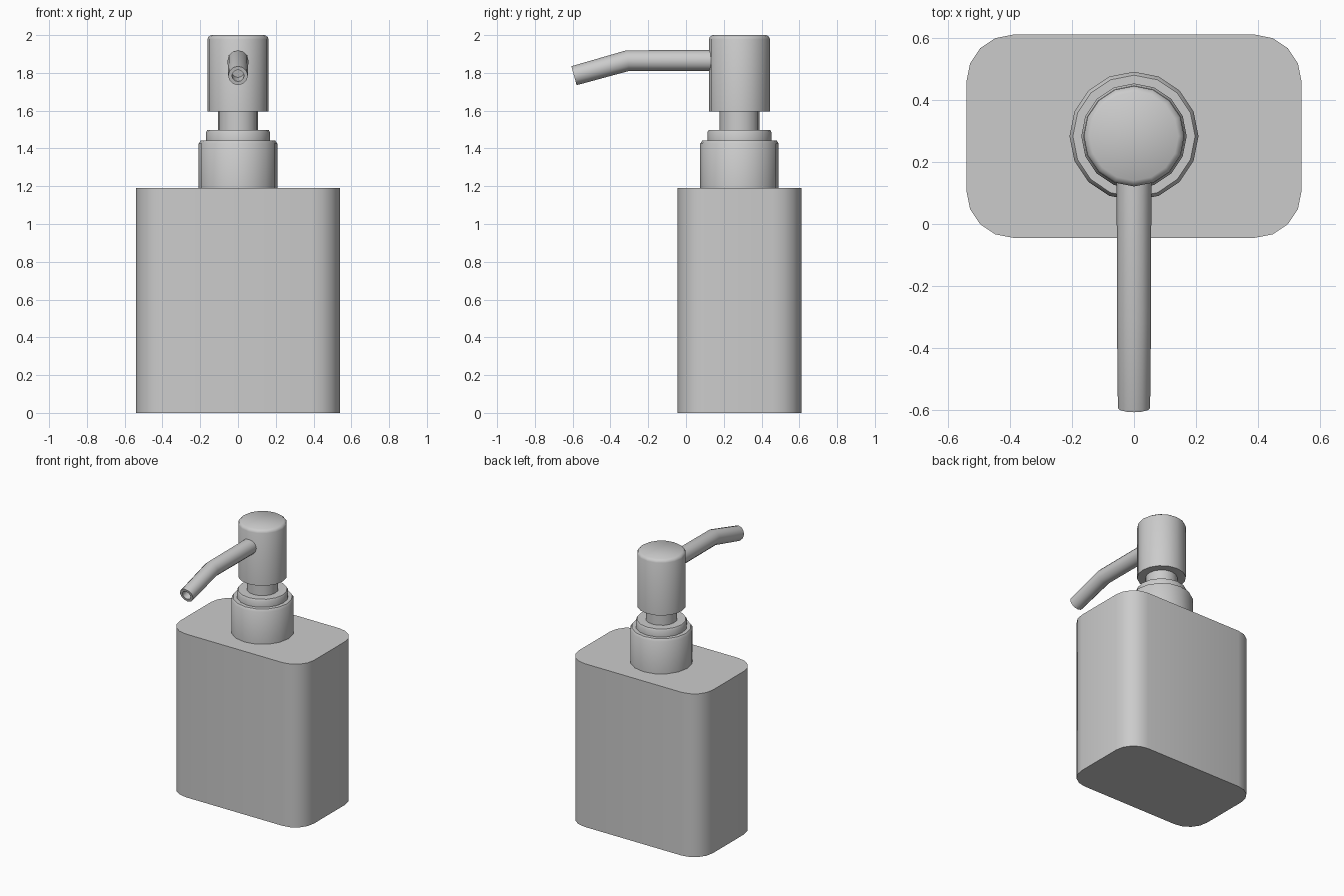
import bpy, bmesh, math
from mathutils import Vector

cube = bpy.data.objects.get("Cube")
if cube:
    bpy.data.objects.remove(cube, do_unlink=True)

PUMP_Y = 0.283

grey = bpy.data.materials.new("plain_grey")
grey.use_nodes = True
colour = (0.6, 0.6, 0.6, 1)
grey.diffuse_color = colour
grey.node_tree.nodes["Principled BSDF"].inputs["Base Color"].default_value = colour


def finish(name, bm, angle=40):
    bmesh.ops.recalc_face_normals(bm, faces=bm.faces)
    mesh = bpy.data.meshes.new(name)
    bm.to_mesh(mesh)
    bm.free()
    mesh.materials.append(grey)
    obj = bpy.data.objects.new(name, mesh)
    bpy.context.collection.objects.link(obj)
    bpy.ops.object.select_all(action="DESELECT")
    obj.select_set(True)
    bpy.context.view_layer.objects.active = obj
    bpy.ops.object.shade_smooth_by_angle(angle=math.radians(angle))
    return obj


def loft(name, rings, sides=16, angle=40):
    """Join rings given as (centre, radius, tilt about x) and cap both ends."""
    bm = bmesh.new()
    loops = []
    for centre, radius, tilt in rings:
        up = Vector((0, -math.sin(tilt), math.cos(tilt)))
        side = Vector((1, 0, 0))
        out = up.cross(side)
        loops.append([
            bm.verts.new(Vector(centre) + radius * (side * math.cos(a) + out * math.sin(a)))
            for a in (2 * math.pi * i / sides for i in range(sides))])
    for low, high in zip(loops, loops[1:]):
        for i in range(sides):
            j = (i + 1) % sides
            bm.faces.new((low[i], low[j], high[j], high[i]))
    bm.faces.new(loops[0])
    bm.faces.new(loops[-1])
    return finish(name, bm, angle)


def turned(name, profile):
    """Upright round part from (radius, height) pairs."""
    return loft(name, [((0, PUMP_Y, z), r, 0) for r, z in profile], angle=50)


# Bottle: a box with rounded upright corners
bm = bmesh.new()
bmesh.ops.create_cube(bm, size=1)
for v in bm.verts:
    v.co = Vector((v.co.x * 1.08, v.co.y * 0.655 + PUMP_Y, (v.co.z + 0.5) * 1.19))
upright = [e for e in bm.edges if abs(e.verts[0].co.z - e.verts[1].co.z) > 0.5]
bmesh.ops.bevel(bm, geom=upright, offset=0.15, segments=4, profile=0.5, affect="EDGES")
finish("bottle", bm)

# Collar, its upper ring, the stem and the press head
turned("collar", [(0.208, 1.19), (0.208, 1.425), (0.197, 1.442)])
turned("collar_ring", [(0.17, 1.44), (0.17, 1.485), (0.163, 1.497)])
turned("stem", [(0.105, 1.49), (0.105, 1.6)])
turned("press_head", [(0.162, 1.595), (0.162, 1.978), (0.157, 1.99), (0.143, 2.0)])

# Spout: a bent tube with a recessed opening at the tip
bend, tip = Vector((0, -0.308, 1.865)), Vector((0, -0.593, 1.785))
direction = (tip - bend).normalized()
forward = math.pi / 2
down = forward + math.atan2(-direction.z, -direction.y)
loft("spout", [
    ((0, PUMP_Y - 0.1, 1.865), 0.056, forward),
    (bend, 0.055, (forward + down) / 2),
    (tip, 0.052, down),
    (tip, 0.032, down),
    (tip - direction * 0.08, 0.032, down),
], sides=12)
